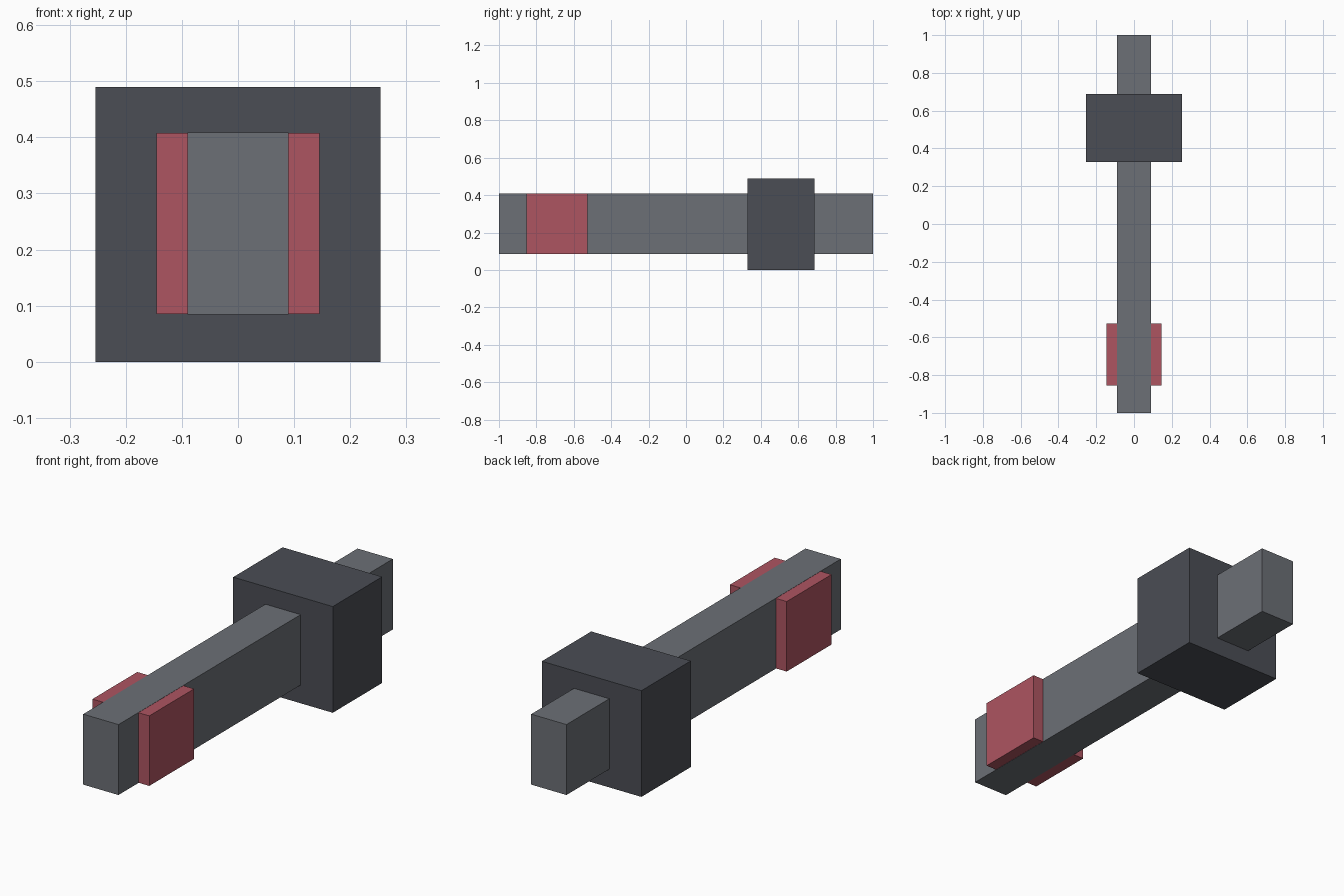
import bpy

if "Cube" in bpy.data.objects:
    bpy.data.objects.remove(bpy.data.objects["Cube"])


def material(name, color):
    mat = bpy.data.materials.new(name)
    mat.diffuse_color = (*color, 1.0)
    mat.use_nodes = True
    mat.node_tree.nodes["Principled BSDF"].inputs["Base Color"].default_value = mat.diffuse_color
    return mat


def box(name, lo, hi, mat):
    """Axis-aligned box between two corners."""
    size = [b - a for a, b in zip(lo, hi)]
    centre = [(a + b) / 2 for a, b in zip(lo, hi)]
    bpy.ops.mesh.primitive_cube_add(size=1, location=centre)
    obj = bpy.context.object
    obj.name = name
    obj.scale = size
    bpy.ops.object.transform_apply(location=False, rotation=False, scale=True)
    obj.data.materials.append(mat)
    return obj


steel = material("steel", (0.15, 0.16, 0.18))
dark = material("dark_steel", (0.07, 0.075, 0.09))
red = material("red", (0.42, 0.09, 0.12))

# Long square bar running front to back
box("bar", (-0.09, -1.0, 0.084), (0.09, 1.0, 0.409), steel)

# Heavy block around the rear of the bar
box("head_block", (-0.254, 0.328, 0.0), (0.254, 0.688, 0.49), dark)

# Red band near the front end, a hair shorter than the bar so faces do not clash
box("red_band", (-0.145, -0.854, 0.085), (0.145, -0.527, 0.408), red)
